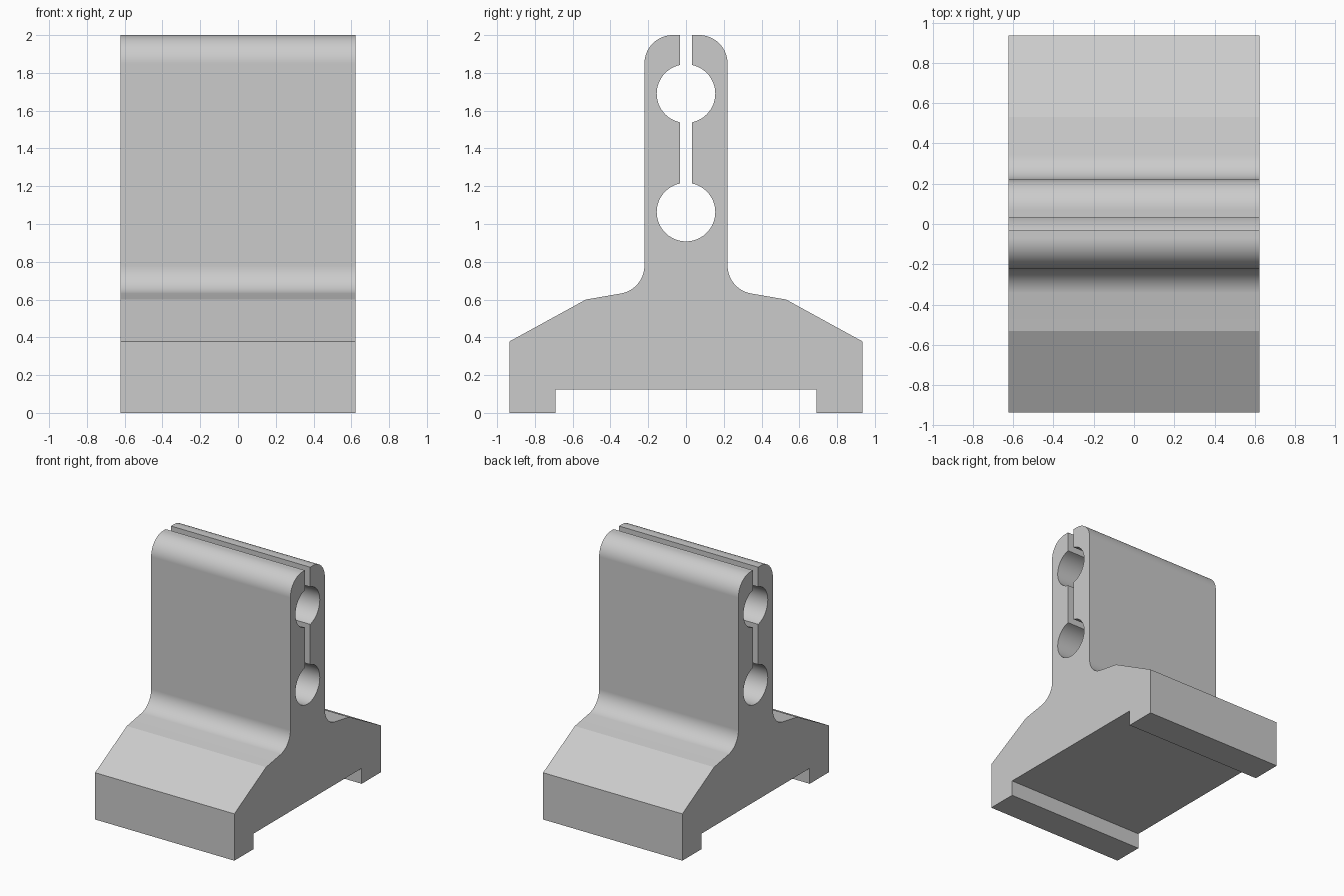
import bpy
import bmesh
from math import radians, sin, cos, asin

if "Cube" in bpy.data.objects:
    bpy.data.objects.remove(bpy.data.objects["Cube"])

HALF_LENGTH = 0.622
SLOT = 0.033
HOLE_R = 0.155
FILLET_R = 0.15


def arc(cy, cz, r, start, end, steps):
    """Points on an arc in the YZ plane, angles in degrees."""
    angles = [radians(start + (end - start) * i / steps) for i in range(steps + 1)]
    return [(cy + r * cos(a), cz + r * sin(a)) for a in angles]


# Half of the cross-section: foot, sloped shoulder, fillet, upright wall, rounded top
gap = asin(SLOT / HOLE_R) * 57.2958
half = [(0.69, 0.125), (0.69, 0), (0.935, 0), (0.935, 0.378), (0.53, 0.6)]
half += arc(0.37, 0.78, FILLET_R, 259.5, 180, 16)
half += arc(0.07, 1.85, FILLET_R, 0, 90, 16)
half.append((SLOT, 2))
# Slot and the two round channels, from the top down
half += arc(0, 1.69, HOLE_R, 90 - gap, -90 + gap, 28)
half += arc(0, 1.063, HOLE_R, 90 - gap, -90, 28)

# Mirror the half; the bottom point of the lower channel is shared
profile = half + [(-y, z) for y, z in reversed(half[:-1])]

# Extrude the cross-section along x
bm = bmesh.new()
face = bm.faces.new([bm.verts.new((-HALF_LENGTH, y, z)) for y, z in profile])
result = bmesh.ops.extrude_face_region(bm, geom=[face], use_keep_orig=True)
moved = [v for v in result["geom"] if isinstance(v, bmesh.types.BMVert)]
bmesh.ops.translate(bm, verts=moved, vec=(2 * HALF_LENGTH, 0, 0))
bmesh.ops.recalc_face_normals(bm, faces=bm.faces)
mesh = bpy.data.meshes.new("slotted_bracket")
bm.to_mesh(mesh)
bm.free()

bracket = bpy.data.objects.new("slotted_bracket", mesh)
bpy.context.collection.objects.link(bracket)

# Plain grey material
grey = bpy.data.materials.new("light_grey")
grey.use_nodes = True
colour = (0.6, 0.6, 0.6, 1)
grey.diffuse_color = colour
grey.node_tree.nodes["Principled BSDF"].inputs["Base Color"].default_value = colour
mesh.materials.append(grey)

# Smooth curves, crisp creases, flat large faces
bpy.ops.object.select_all(action="DESELECT")
bracket.select_set(True)
bpy.context.view_layer.objects.active = bracket
bpy.ops.object.shade_smooth_by_angle(angle=radians(15))
weighted = bracket.modifiers.new("weighted_normals", "WEIGHTED_NORMAL")
weighted.keep_sharp = True
